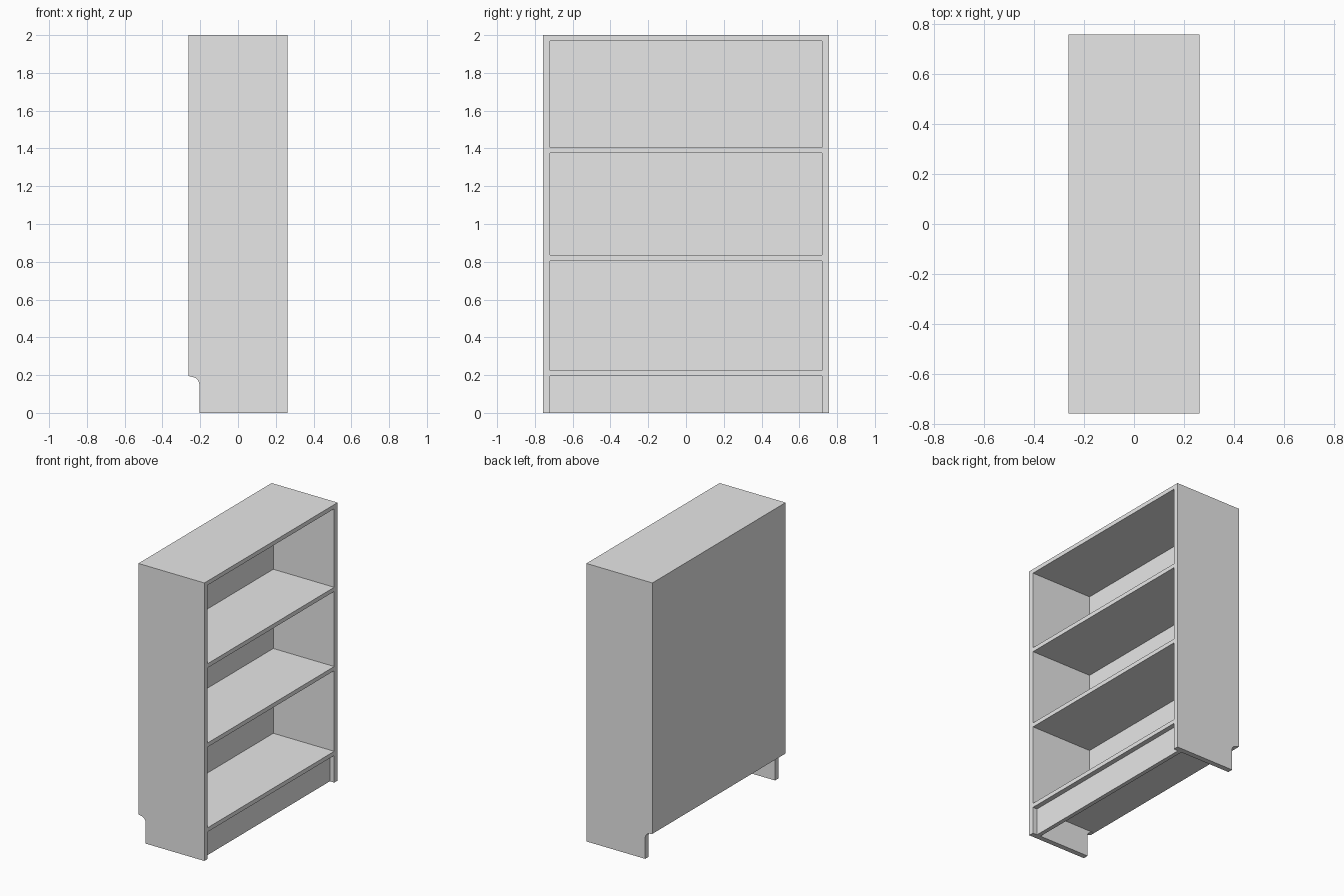
import bpy
import bmesh
import math

cube = bpy.data.objects.get("Cube")
if cube:
    bpy.data.objects.remove(cube, do_unlink=True)

# Single plain grey finish
GREY = (0.8, 0.8, 0.8, 1.0)
grey = bpy.data.materials.new("plain_grey")
grey.use_nodes = True
grey.diffuse_color = GREY
grey.node_tree.nodes["Principled BSDF"].inputs["Base Color"].default_value = GREY

# Overall dimensions: the open side faces +x
BACK, FRONT = -0.2625, 0.2625
OUTER, INNER = 0.757, 0.719
HEIGHT = 2.0
BOARD = 0.03
BACK_INNER = BACK + 0.04
NOTCH_X, NOTCH_Z = -0.205, 0.195


def add_object(name, bm):
    bmesh.ops.recalc_face_normals(bm, faces=bm.faces)
    mesh = bpy.data.meshes.new(name)
    bm.to_mesh(mesh)
    bm.free()
    mesh.materials.append(grey)
    obj = bpy.data.objects.new(name, mesh)
    bpy.context.collection.objects.link(obj)
    return obj


def add_board(name, x0, x1, z0, z1):
    """A board spanning the width between the side panels."""
    bm = bmesh.new()
    bmesh.ops.create_cube(bm, size=1)
    bmesh.ops.scale(bm, vec=(x1 - x0, 2 * INNER, z1 - z0), verts=bm.verts)
    bmesh.ops.translate(bm, vec=((x0 + x1) / 2, 0, (z0 + z1) / 2), verts=bm.verts)
    return add_object(name, bm)


def side_profile():
    """Side outline with a rounded skirting notch at the lower back."""
    radius = 0.04
    points = [(NOTCH_X, 0), (FRONT, 0), (FRONT, HEIGHT), (BACK, HEIGHT), (BACK, NOTCH_Z)]
    cx, cz = NOTCH_X - radius, NOTCH_Z - 0.005 - radius
    for i in range(9):
        a = math.radians(80 - 10 * i)
        points.append((cx + radius * math.cos(a), cz + radius * math.sin(a)))
    return points


def add_side(name, sign):
    bm = bmesh.new()
    face = bm.faces.new([bm.verts.new((x, sign * INNER, z)) for x, z in side_profile()])
    grown = bmesh.ops.extrude_face_region(bm, geom=[face], use_keep_orig=True)
    verts = [v for v in grown["geom"] if isinstance(v, bmesh.types.BMVert)]
    bmesh.ops.translate(bm, vec=(0, sign * (OUTER - INNER), 0), verts=verts)
    return add_object(name, bm)


# Side panels
add_side("side_panel_near", -1)
add_side("side_panel_far", 1)

# Back panel, stopping above the skirting notch
add_board("back_panel", BACK, BACK_INNER, NOTCH_Z, HEIGHT)

# Top and shelves, flush with the open front
shelf_bottoms = {
    "bottom_shelf": NOTCH_Z,
    "lower_shelf": 0.805,
    "upper_shelf": 1.375,
    "top_board": HEIGHT - BOARD,
}
for name, z in shelf_bottoms.items():
    add_board(name, BACK_INNER, FRONT, z, z + BOARD)

# Recessed kick board under the bottom shelf
add_board("kick_board", FRONT - 0.065, FRONT - 0.035, 0, NOTCH_Z)
